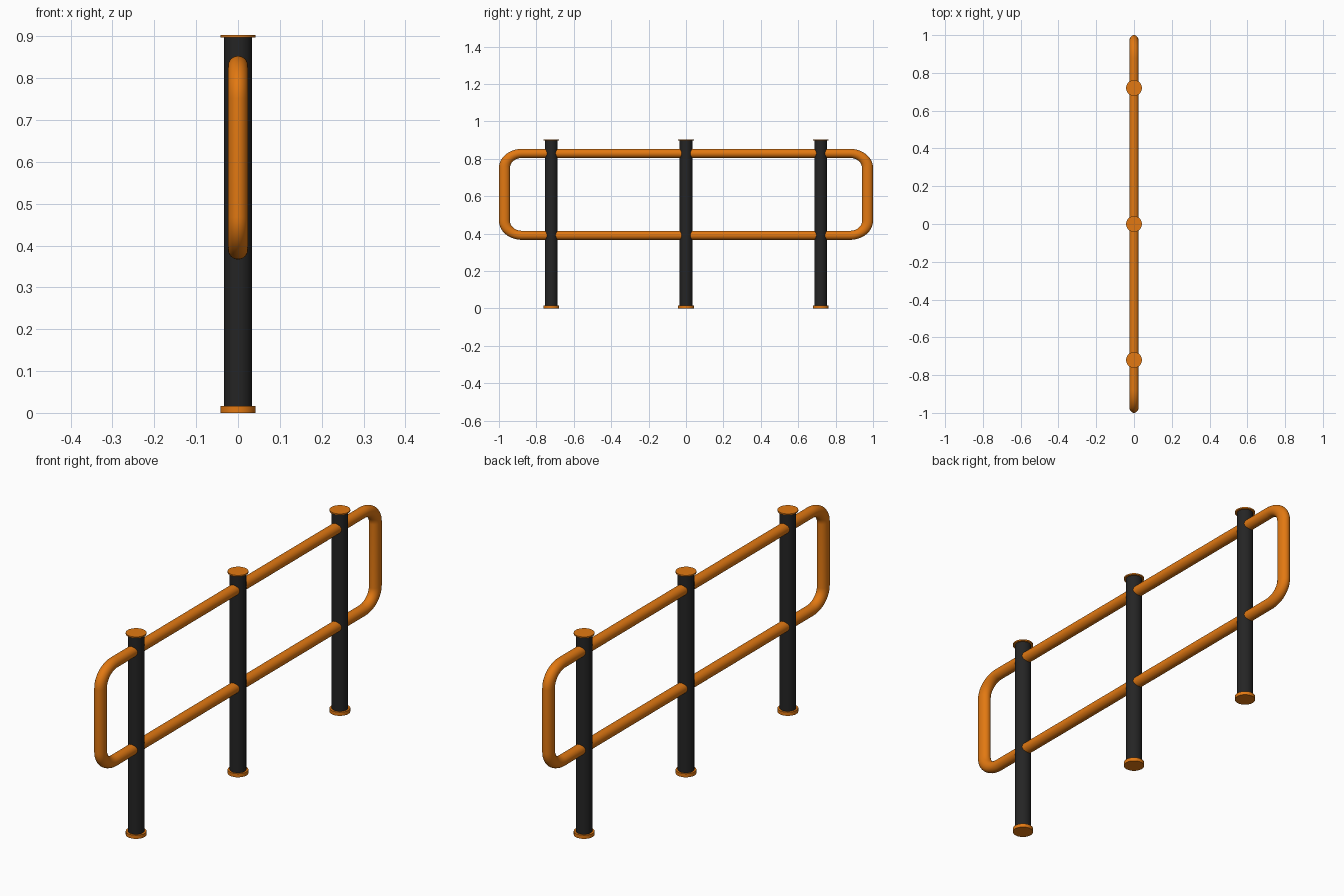
import bpy, bmesh, math

if "Cube" in bpy.data.objects:
    bpy.data.objects.remove(bpy.data.objects["Cube"])

def material(name, col):
    m = bpy.data.materials.new(name)
    m.diffuse_color = (*col, 1)
    m.use_nodes = True
    m.node_tree.nodes["Principled BSDF"].inputs["Base Color"].default_value = m.diffuse_color
    return m

ORANGE = material("orange paint", (0.76, 0.19, 0.006))
BLACK = material("black paint", (0.018, 0.018, 0.018))

def finish(ob, name, mat):
    ob.name = name
    ob.data.materials.clear()
    ob.data.materials.append(mat)
    bpy.ops.object.select_all(action='DESELECT')
    ob.select_set(True)
    bpy.context.view_layer.objects.active = ob
    bpy.ops.object.shade_smooth_by_angle(angle=math.radians(35))

def cylinder(name, y, z0, z1, r, mat):
    bpy.ops.mesh.primitive_cylinder_add(vertices=48, radius=r, depth=z1 - z0,
                                        location=(0, y, (z0 + z1) / 2))
    finish(bpy.context.object, name, mat)

# three posts, each with a base collar and a thin cap
for label, y in (("left", -0.72), ("middle", 0.0), ("right", 0.72)):
    cylinder(label + "_post", y, 0.002, 0.898, 0.0335, BLACK)
    cylinder(label + "_base_collar", y, 0.0, 0.016, 0.042, ORANGE)
    cylinder(label + "_cap", y, 0.897, 0.903, 0.042, ORANGE)

# rail: round tube swept round a rounded rectangle, then stretched lengthwise
STRETCH, TUBE, BEND = 1.22, 0.0242, 0.077
Z_LOW, Z_HIGH = 0.391, 0.829
half_y = 1 / STRETCH - TUBE - BEND
z_mid, half_z = (Z_LOW + Z_HIGH) / 2, (Z_HIGH - Z_LOW) / 2 - BEND
STEPS, SIDES = 14, 32
bm = bmesh.new()
rings = []
for q, (sy, sz) in enumerate(((1, 1), (-1, 1), (-1, -1), (1, -1))):
    for i in range(STEPS + 1):
        a = math.pi / 2 * (q + i / STEPS)
        ring = []
        for k in range(SIDES):
            t = 2 * math.pi * k / SIDES
            d = BEND + TUBE * math.cos(t)
            ring.append(bm.verts.new((TUBE * math.sin(t),
                                      (sy * half_y + d * math.cos(a)) * STRETCH,
                                      z_mid + sz * half_z + d * math.sin(a))))
        rings.append(ring)
for j, r0 in enumerate(rings):
    r1 = rings[(j + 1) % len(rings)]
    for k in range(SIDES):
        n = (k + 1) % SIDES
        bm.faces.new((r0[k], r0[n], r1[n], r1[k]))
bmesh.ops.recalc_face_normals(bm, faces=bm.faces)
mesh = bpy.data.meshes.new("rail_loop")
bm.to_mesh(mesh)
bm.free()
rail = bpy.data.objects.new("rail_loop", mesh)
bpy.context.collection.objects.link(rail)
finish(rail, "rail_loop", ORANGE)
